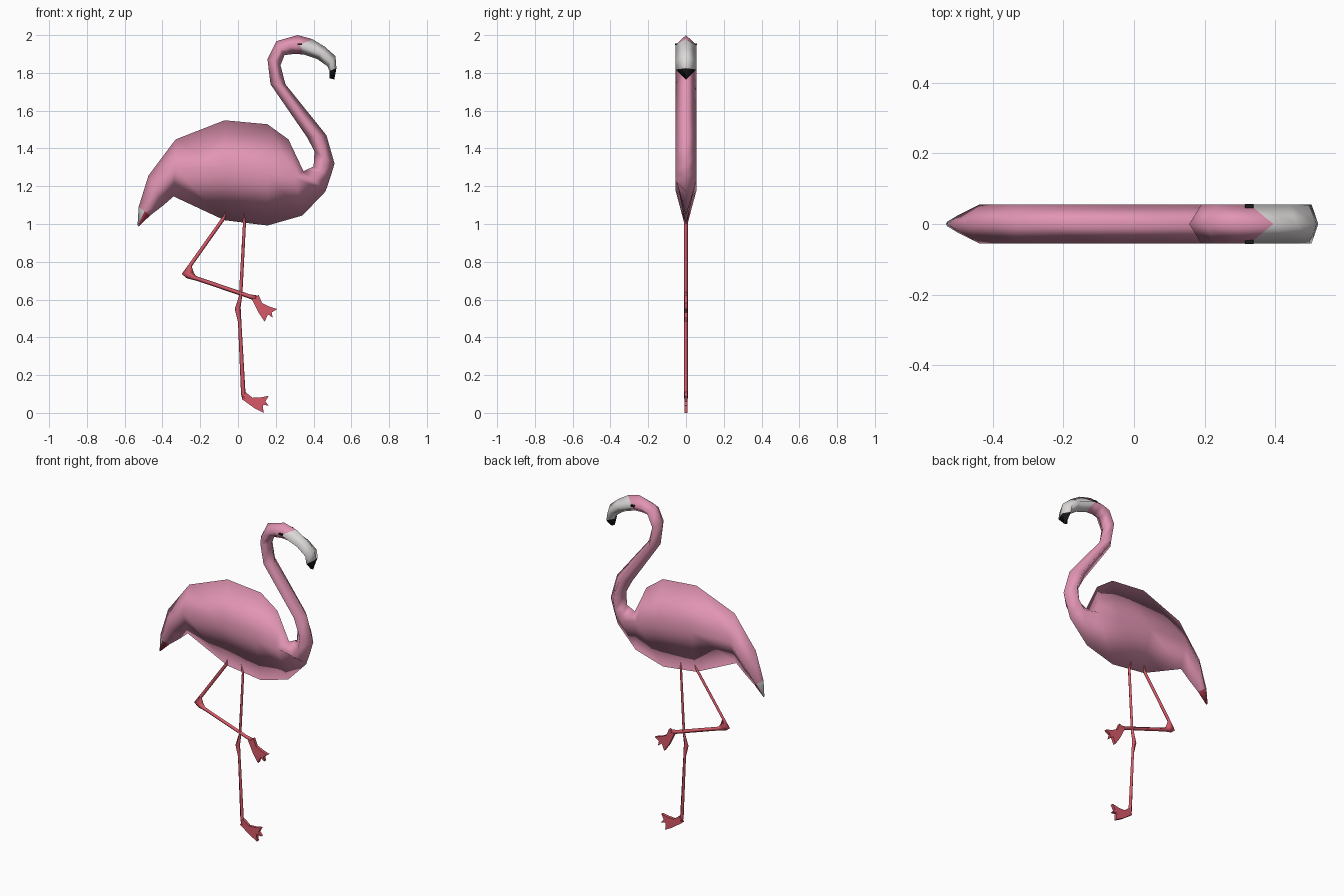
import bpy, bmesh, math

if "Cube" in bpy.data.objects:
    bpy.data.objects.remove(bpy.data.objects["Cube"])


def material(name, rgb):
    m = bpy.data.materials.new(name)
    m.diffuse_color = (*rgb, 1)
    m.use_nodes = True
    m.node_tree.nodes["Principled BSDF"].inputs["Base Color"].default_value = m.diffuse_color
    return m


PINK = material("pink feathers", (0.76, 0.30, 0.45))
WHITE = material("off white", (0.72, 0.69, 0.69))
BLACK = material("black", (0.01, 0.01, 0.01))
CORAL = material("coral legs", (0.68, 0.10, 0.14))
CRIMSON = material("crimson feathers", (0.48, 0.05, 0.09))


def finish(name, bm, mats, smooth):
    bmesh.ops.recalc_face_normals(bm, faces=bm.faces)
    for f in bm.faces:
        f.smooth = smooth
    me = bpy.data.meshes.new(name)
    bm.to_mesh(me)
    bm.free()
    for m in mats:
        me.materials.append(m)
    ob = bpy.data.objects.new(name, me)
    bpy.context.collection.objects.link(ob)
    return ob


def loft(name, stations, mats, rule=lambda i, j: 0, mids={}):
    """Diamond sections: upper edge (x, z), lower edge (x, z), half width."""
    bm = bmesh.new()
    rings = []
    for i, (tx, tz, bx, bz, w) in enumerate(stations):
        mx, mz = mids.get(i, ((tx + bx) / 2, (tz + bz) / 2))
        rings.append([bm.verts.new(p) for p in
                      ((tx, 0, tz), (mx, -w, mz), (bx, 0, bz), (mx, w, mz))])
    for i, (a, b) in enumerate(zip(rings, rings[1:])):
        for j in range(4):
            k = (j + 1) % 4
            f = bm.faces.new((a[j], a[k], b[k], b[j]))
            f.material_index = rule(i, j)
    bm.faces.new(rings[0]).material_index = rule(0, 0)
    bm.faces.new(rings[-1]).material_index = rule(len(rings) - 2, 0)
    return finish(name, bm, mats, True)


# Body, neck, head and beak: one continuous loft from tail tip to beak tip
W = 0.055
body = [
    (-.532, .993, -.526, .987, .006),
    (-.526, 1.09, -.465, 1.045, .026),
    (-.474, 1.257, -.40, 1.095, W),
    (-.33, 1.448, -.341, 1.146, W),
    (-.071, 1.549, -.071, 1.02, W),
    (.156, 1.528, .156, .992, W),
    (.267, 1.448, .341, 1.045, W),
    (.347, 1.279, .463, 1.172, W),
    (.40, 1.305, .49, 1.25, W),
    (.405, 1.385, .511, 1.32, W),
    (.365, 1.46, .468, 1.47, W),
    (.172, 1.74, .251, 1.74, W),
    (.156, 1.873, .225, 1.84, W),
    (.204, 1.968, .246, 1.894, W),
    (.315, 2.0, .295, 1.90, W),
    (.394, 1.979, .345, 1.898, W),
    (.46, 1.938, .42, 1.873, W),
    (.516, 1.889, .474, 1.835, W),
    (.521, 1.825, .484, 1.81, W),
    (.51, 1.765, .484, 1.772, .006),
]


def plumage(i, j):
    if i == 0:                       # tail tip: white above, crimson below
        return 1 if j in (0, 3) else 3
    if i >= 18:                      # beak tip
        return 2
    return 1 if i >= 15 else 0       # beak, else feathers


loft("body_neck_and_head", body, [PINK, WHITE, BLACK, CRIMSON], plumage,
     {14: (.27, 1.947), 15: (.328, 1.948)})

# Eyes: small plates on both sides of the head
for side, label in ((-1, "right"), (1, "left")):
    bm = bmesh.new()
    bmesh.ops.create_cube(bm, size=1)
    for v in bm.verts:
        v.co = (v.co.x * .024 + .326, v.co.y * .012 + side * .051, v.co.z * .009 + 1.951)
    finish(label + "_eye", bm, [BLACK], False)

# Legs
T = 0.011
loft("standing_leg", [
    (.024, 1.065, .034, 1.065, T),
    (.026, 1.0, .042, 1.0, T),
    (.008, .68, .026, .68, T),
    (.006, .62, .022, .62, T),
    (-.017, .55, .014, .56, T),
    (0, .48, .018, .48, T),
    (.016, .10, .04, .10, T),
    (.022, .075, .045, .08, T),
], [CORAL])

loft("raised_leg", [
    (-.073, 1.06, -.060, 1.066, T),
    (-.088, 1.03, -.068, 1.025, T),
    (-.262, .785, -.245, .775, T),
    (-.298, .735, -.235, .745, T),
    (-.27, .712, -.225, .728, T),
    (-.22, .70, -.215, .722, T),
    (.06, .605, .065, .627, T),
    (.09, .592, .10, .622, T),
], [CORAL])

# Webbed feet: the same outline, relative to the ankle, turned for the raised one
FOOT = [(-.010, -.015), (.010, .022), (.047, -.008), (.09, -.006), (.132, .002),
        (.115, -.028), (.133, -.05), (.102, -.045), (.105, -.088), (.057, -.063)]


def foot(name, x, z, degrees):
    c, s = math.cos(math.radians(degrees)), math.sin(math.radians(degrees))
    bm = bmesh.new()
    sides = [[bm.verts.new((x + c * u - s * v, y, z + s * u + c * v)) for u, v in FOOT]
             for y in (-.009, .009)]
    for ring in sides:
        bm.faces.new(ring)
    for i in range(len(FOOT)):
        k = (i + 1) % len(FOOT)
        bm.faces.new((sides[0][i], sides[0][k], sides[1][k], sides[1][i]))
    finish(name, bm, [CORAL], False)


foot("standing_foot", .03, .088, 0)
foot("raised_foot", .09, .61, -28)
